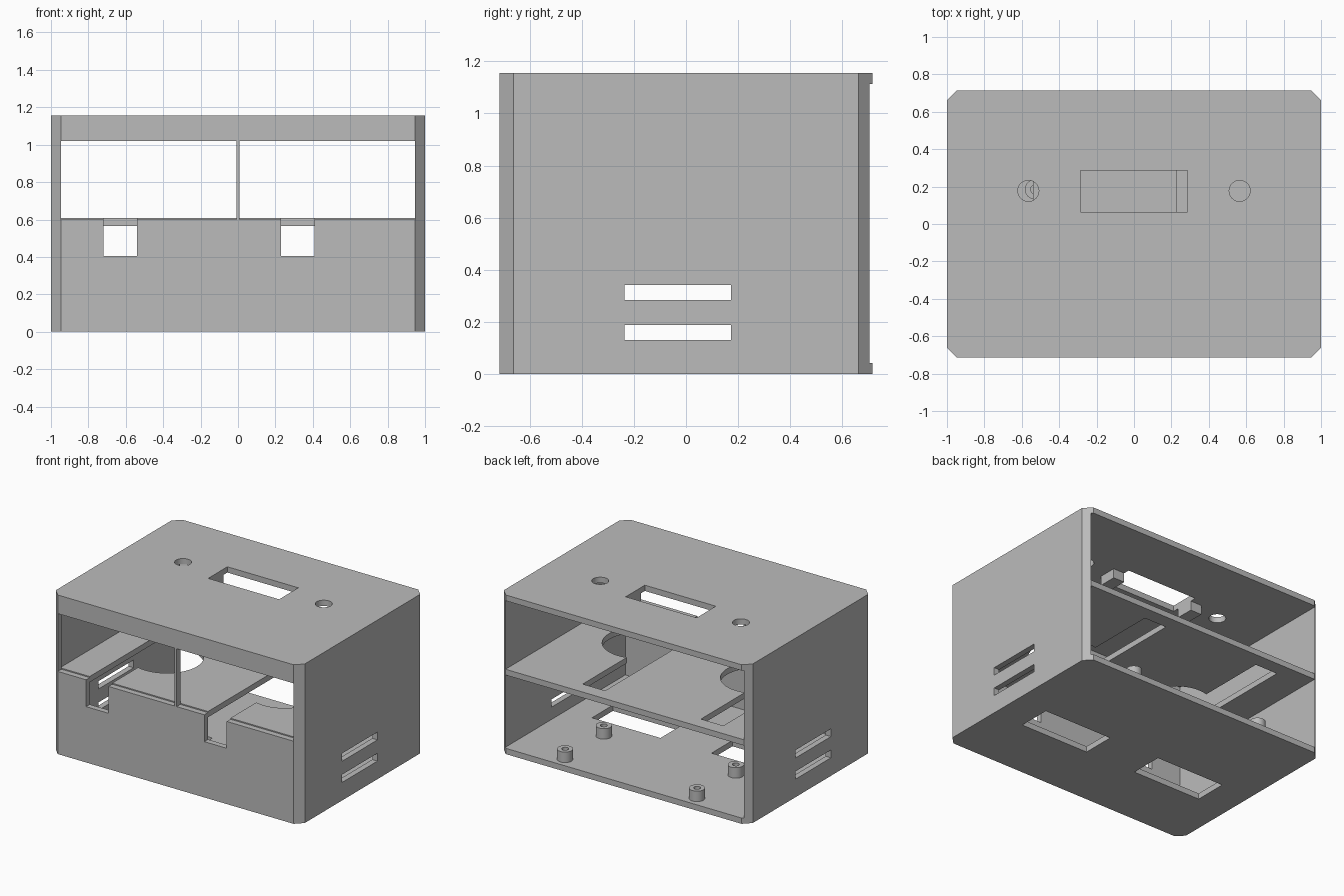
import bpy, bmesh

if "Cube" in bpy.data.objects:
    bpy.data.objects.remove(bpy.data.objects["Cube"])

grey = bpy.data.materials.new("plain_grey")
grey.use_nodes = True
grey.diffuse_color = (0.5, 0.5, 0.5, 1)
grey.node_tree.nodes["Principled BSDF"].inputs["Base Color"].default_value = (0.5, 0.5, 0.5, 1)

W, D, H = 1.0, 0.715, 1.155     # half width, half depth, height
T = 0.042                       # wall thickness
CH = 0.053                      # corner chamfer
INNER = W - T
SHELF_TOP = 0.608


def finish(bm, name):
    bmesh.ops.recalc_face_normals(bm, faces=bm.faces)
    mesh = bpy.data.meshes.new(name)
    bm.to_mesh(mesh)
    bm.free()
    mesh.materials.append(grey)
    obj = bpy.data.objects.new(name, mesh)
    bpy.context.collection.objects.link(obj)
    return obj


def prism(name, outline, z0, z1):
    bm = bmesh.new()
    face = bm.faces.new([bm.verts.new((x, y, z0)) for x, y in outline])
    top = bmesh.ops.extrude_face_region(bm, geom=[face])["geom"]
    bmesh.ops.translate(bm, vec=(0, 0, z1 - z0),
                        verts=[v for v in top if isinstance(v, bmesh.types.BMVert)])
    return finish(bm, name)


def box(name, x0, x1, y0, y1, z0, z1):
    return prism(name, [(x0, y0), (x1, y0), (x1, y1), (x0, y1)], z0, z1)


def cylinder(name, x, y, r, z0, z1, sides=48):
    bm = bmesh.new()
    bmesh.ops.create_cone(bm, cap_ends=True, segments=sides, radius1=r, radius2=r, depth=z1 - z0)
    bmesh.ops.translate(bm, vec=(x, y, (z0 + z1) / 2), verts=bm.verts)
    return finish(bm, name)


def cut(target, cutters):
    for cutter in cutters:
        cutter.hide_render = True
        mod = target.modifiers.new("cut", "BOOLEAN")
        mod.operation = "DIFFERENCE"
        mod.solver = "EXACT"
        mod.object = cutter
    bpy.context.view_layer.update()
    graph = bpy.context.evaluated_depsgraph_get()
    mesh = bpy.data.meshes.new_from_object(target.evaluated_get(graph))
    target.modifiers.clear()
    target.data = mesh
    for cutter in cutters:
        bpy.data.objects.remove(cutter)


def cable_slots():
    return [box("slot_cutter", c - 0.245, c - 0.065, -0.9, 0.6, 0.405, 0.8)
            for c in (-0.475, 0.475)]


# Outer shell: chamfered block, hollow and open at the back
a, b = W - CH, D - CH
shell = prism("case_shell", [(-a, -D), (a, -D), (W, -b), (W, b),
                             (a, D), (-a, D), (-W, b), (-W, -b)], 0, H)
cut(shell, [box("cavity_cutter", -INNER, INNER, -D + T, D + 0.2, T, H - T)])

# Front window, cable slots and side vents
cut(shell, [box("window_cutter", -a, a, -0.9, -0.6, 0.6, 1.02)] + cable_slots())
cut(shell, [box("vent_cutter", -1.2, 1.2, -0.235, 0.172, z, z + 0.057)
            for z in (0.131, 0.285)])

# Display opening and knob holes in the top, two openings in the floor
openings = [box("display_cutter", -0.285, 0.285, 0.065, 0.285, 1.05, 1.3)]
for s in (-1, 1):
    openings.append(cylinder("knob_cutter", s * 0.565, 0.177, 0.056, 1.05, 1.3))
    openings.append(box("floor_cutter", s * 0.48 - 0.275, s * 0.48 + 0.275,
                        -0.24, 0.0, -0.1, 0.1))
cut(shell, openings)

# Middle shelf with two round openings joined to the cable slots
shelf = box("middle_shelf", -INNER, INNER, -D + T, 0.702, SHELF_TOP - T, SHELF_TOP)
cut(shelf, cable_slots())
cut(shelf, [cylinder("round_cutter", s * 0.475, -0.14, 0.243, 0.5, 0.7, 64) for s in (-1, 1)])

# Thin post in the front window
box("window_post", -0.008, 0.008, -D, -D + T, 0.6, 1.02)

# Display mounting blocks under the top
for side, s in (("right", -1), ("left", 1)):
    x0, x1 = sorted((s * 0.285, s * 0.375))
    box(f"{side}_display_block", x0, x1, 0.11, 0.24, 1.045, H - T)

# Hollow standoffs on the floor
for side, s in (("right", -1), ("left", 1)):
    for place, y in (("front", 0.185), ("back", 0.63)):
        post = cylinder(f"{side}_{place}_standoff", s * 0.53, y, 0.053, T, 0.118, 32)
        cut(post, [cylinder("bore_cutter", s * 0.53, y, 0.023, T + 0.01, 0.2, 24)])

# Keep flat faces crisp while rounding the cylinder walls
bpy.ops.object.select_all(action="DESELECT")
for obj in bpy.context.scene.objects:
    if obj.type == "MESH" and grey.name in obj.data.materials:
        obj.select_set(True)
        bpy.context.view_layer.objects.active = obj
bpy.ops.object.shade_smooth_by_angle()
